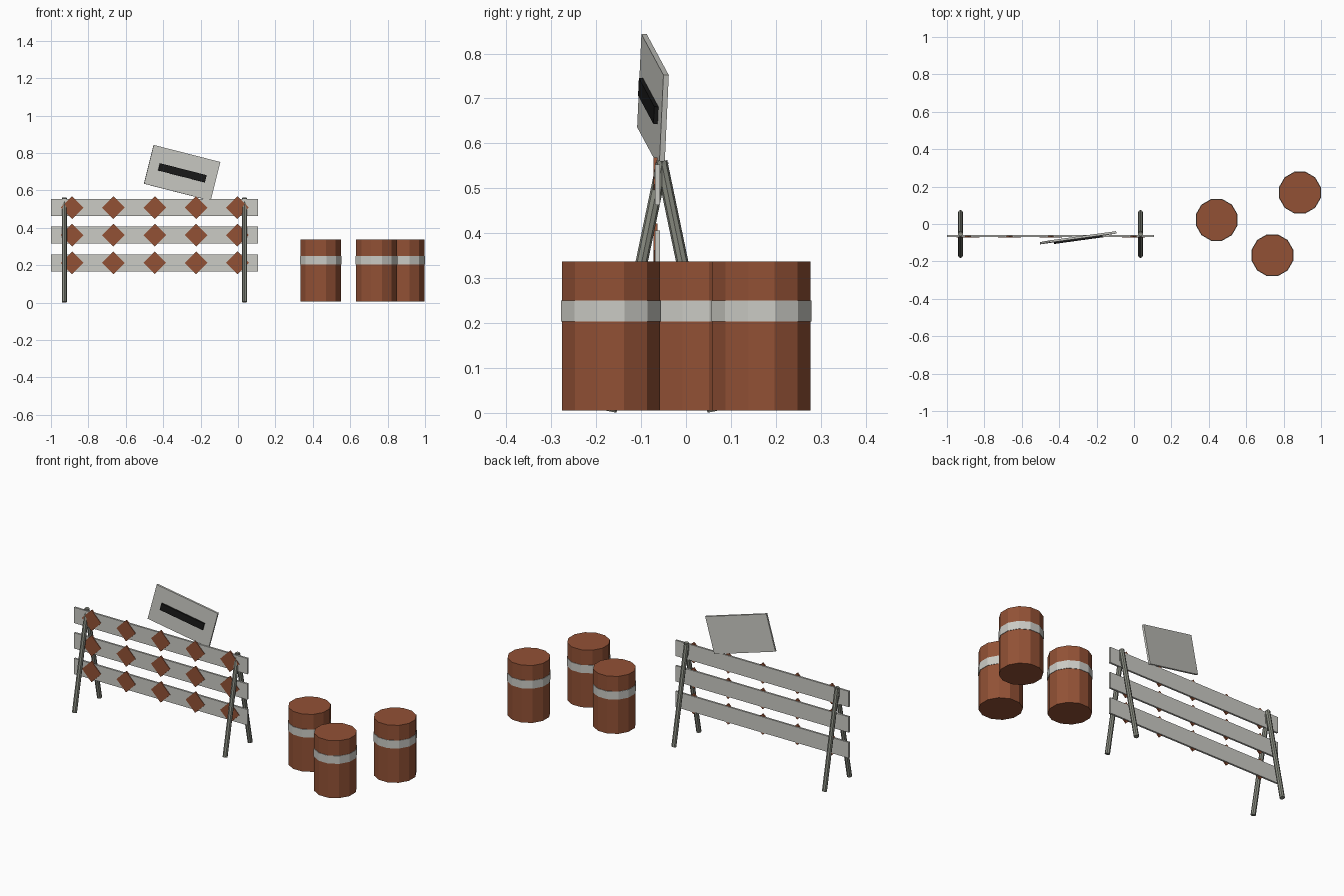
import bpy, bmesh, math
from mathutils import Matrix, Vector

if "Cube" in bpy.data.objects:
    bpy.data.objects.remove(bpy.data.objects["Cube"])


def material(name, rgb):
    m = bpy.data.materials.new(name)
    m.diffuse_color = (*rgb, 1)
    m.use_nodes = True
    m.node_tree.nodes["Principled BSDF"].inputs["Base Color"].default_value = m.diffuse_color
    return m


ORANGE = material("burnt_orange", (0.29, 0.083, 0.036))
WHITE = material("off_white", (0.60, 0.60, 0.56))
METAL = material("grey_metal", (0.25, 0.26, 0.22))
BLACK = material("black", (0.01, 0.01, 0.01))


def finish(bm, name, mat):
    bmesh.ops.recalc_face_normals(bm, faces=bm.faces)
    me = bpy.data.meshes.new(name)
    bm.to_mesh(me)
    bm.free()
    me.materials.append(mat)
    ob = bpy.data.objects.new(name, me)
    bpy.context.collection.objects.link(ob)
    return ob


def box(name, size, mat, matrix):
    bm = bmesh.new()
    bmesh.ops.create_cube(bm, size=1, matrix=matrix @ Matrix.Diagonal((*size, 1)))
    return finish(bm, name, mat)


def cylinder(name, p, q, r, sides, mat, spin=0.0):
    p, q = Vector(p), Vector(q)
    d = q - p
    rot = d.to_track_quat('Z', 'Y').to_matrix().to_4x4() if abs(d.x) + abs(d.y) > 1e-6 else Matrix()
    bm = bmesh.new()
    bmesh.ops.create_cone(bm, cap_ends=True, segments=sides, radius1=r, radius2=r, depth=d.length,
                          matrix=Matrix.Translation((p + q) / 2) @ rot @ Matrix.Rotation(spin, 4, 'Z'))
    return finish(bm, name, mat)


# drums with a reflective band
for i, (x, y) in enumerate([(0.442, 0.022), (0.887, 0.168), (0.74, -0.167)]):
    cylinder(f"drum_{i}", (x, y, 0.005), (x, y, 0.337), 0.113, 12, ORANGE, math.radians(15))
    cylinder(f"drum_band_{i}", (x, y, 0.204), (x, y, 0.25), 0.1155, 12, WHITE, math.radians(15))

# barricade boards with diamond markers on the front
for i, z in enumerate((0.213, 0.361, 0.508)):
    box(f"board_{i}", (1.108, 0.011, 0.091), WHITE, Matrix.Translation((-0.446, -0.0635, z)))
    for j in range(5):
        box(f"diamond_{i}_{j}", (0.086, 0.009, 0.086), ORANGE,
            Matrix.Translation((-0.887 + 0.221 * j, -0.0675, z)) @ Matrix.Rotation(math.pi / 4, 4, 'Y'))

# A-frame legs
for side, x in (("left", -0.928), ("right", 0.035)):
    cylinder(f"front_leg_{side}", (x, -0.168, 0.003), (x, -0.052, 0.56), 0.0135, 8, METAL)
    cylinder(f"back_leg_{side}", (x, 0.061, 0.003), (x, -0.055, 0.56), 0.0135, 8, METAL)

# tilted sign panel and its dark plate
u = Vector((0.356, 0.049, -0.091)).normalized()
v = Vector((0.048, 0.009, 0.208))
v = (v - u * v.dot(u)).normalized()
n = u.cross(v)  # faces the front
frame = Matrix((u, v, n)).transposed().to_4x4()
centre = Matrix.Translation((-0.298, -0.0795, 0.694))
box("sign_panel", (0.371, 0.2137, 0.012), WHITE, centre @ frame @ Matrix.Translation((0, 0, -0.006)))
box("sign_plate", (0.26, 0.04, 0.0095), BLACK, centre @ frame @ Matrix.Translation((0, 0, 0.0045)))
